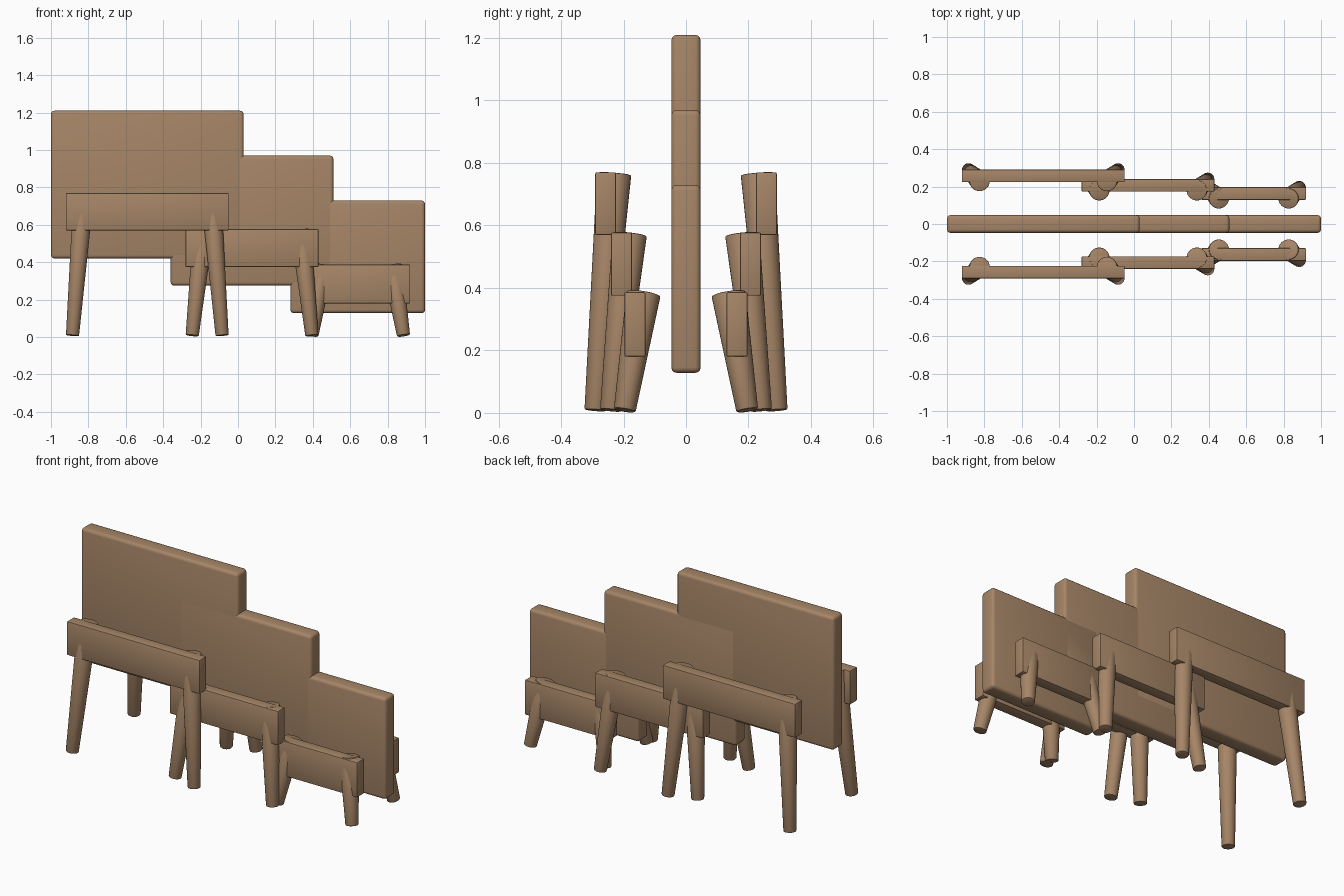
import bpy
import math
from mathutils import Vector

cube = bpy.data.objects.get("Cube")
if cube:
    bpy.data.objects.remove(cube, do_unlink=True)

wood = bpy.data.materials.new("warm brown wood")
wood.use_nodes = True
colour = (0.38, 0.235, 0.135, 1)
wood.diffuse_color = colour
wood.node_tree.nodes["Principled BSDF"].inputs["Base Color"].default_value = colour


def finish(obj, name, bevel, segments):
    """Name, colour, soften the edges and smooth the shading."""
    obj.name = name
    obj.data.materials.append(wood)
    bpy.ops.object.transform_apply(location=False, rotation=False, scale=True)
    mod = obj.modifiers.new("Rounded edges", 'BEVEL')
    mod.width = bevel
    mod.segments = segments
    mod.limit_method = 'ANGLE'
    mod.angle_limit = math.radians(40)
    bpy.ops.object.modifier_apply(modifier=mod.name)
    bpy.ops.object.shade_smooth_by_angle(angle=math.radians(35))


def board(name, x0, x1, y, depth, z0, z1, bevel, segments):
    bpy.ops.mesh.primitive_cube_add(size=1, location=((x0 + x1) / 2, y, (z0 + z1) / 2))
    obj = bpy.context.object
    obj.scale = (x1 - x0, depth, z1 - z0)
    finish(obj, name, bevel, segments)


def leg(name, foot, top):
    foot, top = Vector(foot), Vector(top)
    axis = top - foot
    bpy.ops.mesh.primitive_cone_add(vertices=32, radius1=0.035, radius2=0.055,
                                    depth=axis.length, location=(foot + top) / 2)
    obj = bpy.context.object
    obj.rotation_euler = axis.to_track_quat('Z', 'Y').to_euler()
    finish(obj, name, 0.005, 2)


# Each nested table: panel left, right, bottom, top; rail centre y, bottom, top
tables = {
    "tall": (-1.0, 0.03, 0.42, 1.21, 0.257, 0.57, 0.77),
    "middle": (-0.36, 0.51, 0.275, 0.97, 0.207, 0.375, 0.577),
    "low": (0.28, 1.0, 0.128, 0.73, 0.163, 0.18, 0.387),
}

for size, (x0, x1, z0, z1, rail_y, r0, r1) in tables.items():
    # Upright centre panel
    board(size + "_panel", x0, x1, 0, 0.094, z0, z1, 0.018, 3)
    for face, s in (("front", -1), ("back", 1)):
        # Side rail
        board(f"{size}_{face}_rail", x0 + 0.08, x1 - 0.08, s * rail_y, 0.067,
              r0, r1, 0.005, 2)
        # Splayed, tapered legs
        for side, x, out in (("right", x0 + 0.175, -1), ("left", x1 - 0.175, 1)):
            top_y = rail_y - 0.027
            leg(f"{size}_{face}_{side}_leg",
                (x + out * 0.06, s * (top_y + 0.06), 0.008),
                (x, s * top_y, r1 - 0.005))
